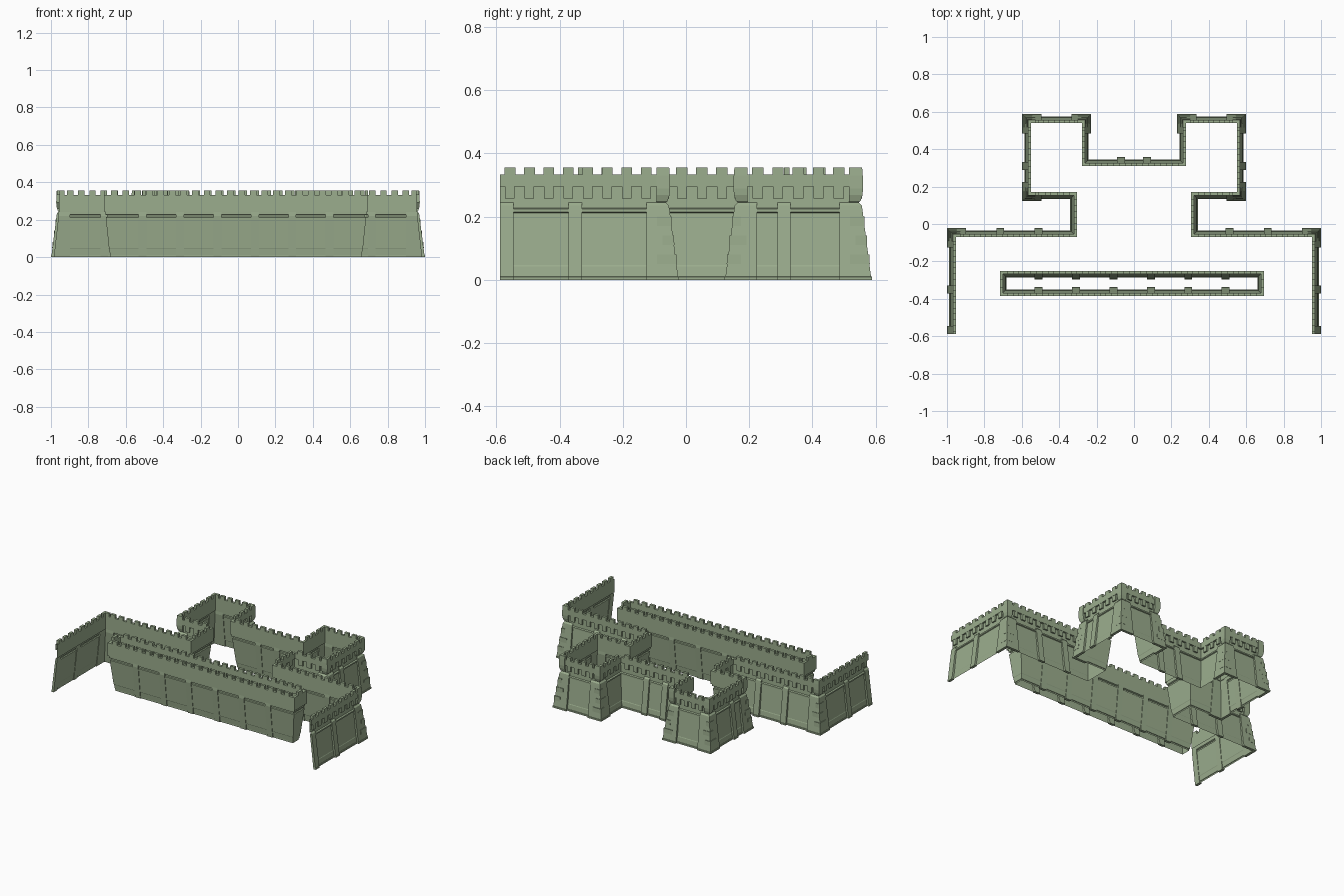
import bpy, bmesh
from mathutils import Vector

if "Cube" in bpy.data.objects:
    bpy.data.objects.remove(bpy.data.objects["Cube"])

stone = bpy.data.materials.new("green_stone")
stone.diffuse_color = (0.33, 0.42, 0.27, 1)
stone.use_nodes = True
stone.node_tree.nodes["Principled BSDF"].inputs["Base Color"].default_value = stone.diffuse_color

# Cross-sections as (distance outward, height)
WALL = [(.036, 0), (.036, .01), (.033, .011), (.029, .043), (.027, .047), (.010, .212),
        (.016, .215), (.016, .224), (.007, .228), (.005, .295), (.017, .295),
        (.017, .333), (0, .333), (0, .243)]
BUTTRESS = [(.048, 0), (.048, .01), (.045, .011), (.018, .222), (.016, .235), (.007, .245), (.005, .22), (.030, 0)]
TURRET = [(.004, .243), (.012, .25), (.018, .268), (.020, .29), (.019, .33), (.017, .355), (0, .355), (0, .243)]


def rect(d0, d1, z0, z1):
    return [(d1, z0), (d1, z1), (d0, z1), (d0, z0)]


def left(t):
    return Vector((-t.y, t.x))


def sweep(bm, path, prof, solid=True, loop=False):
    """Sweep a cross-section along a mitred path; outward is to the left."""
    n = len(path)
    count = n if loop else n - 1
    normals = [left((path[(i + 1) % n] - path[i]).normalized()) for i in range(count)]
    rings = []
    for i, p in enumerate(path):
        a = normals[i - 1] if (i > 0 or loop) else normals[0]
        b = normals[i] if i < count else normals[-1]
        m = (a + b) / (1 + a.dot(b))
        rings.append([bm.verts.new((*(p + m * d), z)) for d, z in prof])
    faces = []
    k = len(prof)
    for i in range(count):
        r, s = rings[i], rings[(i + 1) % n]
        for j in range(k if solid else k - 1):
            q = (j + 1) % k
            faces.append(bm.faces.new((r[j], r[q], s[q], s[j])))
    if solid:
        faces += [bm.faces.new(rings[0]), bm.faces.new(rings[-1])]
        bmesh.ops.recalc_face_normals(bm, faces=faces)


def finish(bm, name, mirror):
    me = bpy.data.meshes.new(name)
    bm.to_mesh(me)
    bm.free()
    me.materials.append(stone)
    ob = bpy.data.objects.new(name, me)
    bpy.context.collection.objects.link(ob)
    if mirror:
        ob.modifiers.new("mirror", 'MIRROR')


def build(name, pts, buttresses, loop=False, mirror=False):
    path = [Vector(p) for p in pts]
    n = len(path)
    segs = [(path[i], path[(i + 1) % n]) for i in range(n if loop else n - 1)]

    # battered wall sheet with string courses and parapet
    bm = bmesh.new()
    sweep(bm, path, WALL, solid=False, loop=loop)
    finish(bm, name + "_wall", mirror)

    # merlons on top, corbels underneath the parapet
    mer, cor = bmesh.new(), bmesh.new()
    for i, (a, b) in enumerate(segs):
        t = (b - a).normalized()
        s0 = 0 if (i == 0 and not loop) else .025
        s1 = (b - a).length - (0 if (i == len(segs) - 1 and not loop) else .025)
        cells = max(1, round((s1 - s0) / .061))
        w = (s1 - s0) / cells
        for c in range(cells):
            s = s0 + c * w
            sweep(mer, [a + t * (s + w * .22), a + t * (s + w * .78)], rect(0, .017, .333, .355))
            sweep(cor, [a + t * (s + w * .25), a + t * (s + w * .75)], rect(.004, .016, .258, .295))
    finish(mer, name + "_merlons", mirror)
    finish(cor, name + "_corbels", mirror)

    # buttresses along the segments
    bm = bmesh.new()
    for i, dists in buttresses.items():
        a, b = segs[i]
        t = (b - a).normalized()
        for s in dists:
            sweep(bm, [a + t * (s - .021), a + t * (s + .021)], BUTTRESS)
    # thickened outer corners, with quoins and a bulging parapet corner
    quoins, turrets = bmesh.new(), bmesh.new()
    if not loop:
        for i in range(1, n - 1):
            t0 = (path[i] - path[i - 1]).normalized()
            t1 = (path[i + 1] - path[i]).normalized()
            if t0.cross(t1) > 0:
                continue
            p = path[i]
            sweep(bm, [p - t0 * .055, p, p + t1 * .055], BUTTRESS)
            sweep(turrets, [p - t0 * .024, p, p + t1 * .024], TURRET)
            for k in range(3):
                z0 = .05 + k * .06
                z1 = z0 + .03
                d0, d1 = [.048 - .03 * z / .222 for z in (z0, z1)]
                u, v = (.022, .004) if k % 2 else (.004, .022)
                sweep(quoins, [p - t0 * u, p, p + t1 * v],
                      [(d0, z0), (d1 + .003, z1), (d1 - .006, z1), (d0 - .008, z0)])
        finish(quoins, name + "_quoins", mirror)
        finish(turrets, name + "_parapet_corners", mirror)
    finish(bm, name + "_buttresses", mirror)


# outer rampart with rear towers (right half, mirrored)
build("rampart",
      [(0, .31), (.278, .31), (.278, .54), (.55, .54), (.55, .17), (.305, .17),
       (.305, -.07), (.952, -.07), (.952, -.588)],
      {0: [.07], 3: [.23], 6: [.205, .41], 7: [.28, .497]}, mirror=True)

# narrow inner court, walls facing into the opening
xs = [-.51 + .2 * i for i in range(6)]
build("court", [(-.717, -.385), (.695, -.385), (.695, -.25), (-.717, -.25)],
      {0: [x + .717 for x in xs], 2: [.695 - x for x in xs]}, loop=True)
